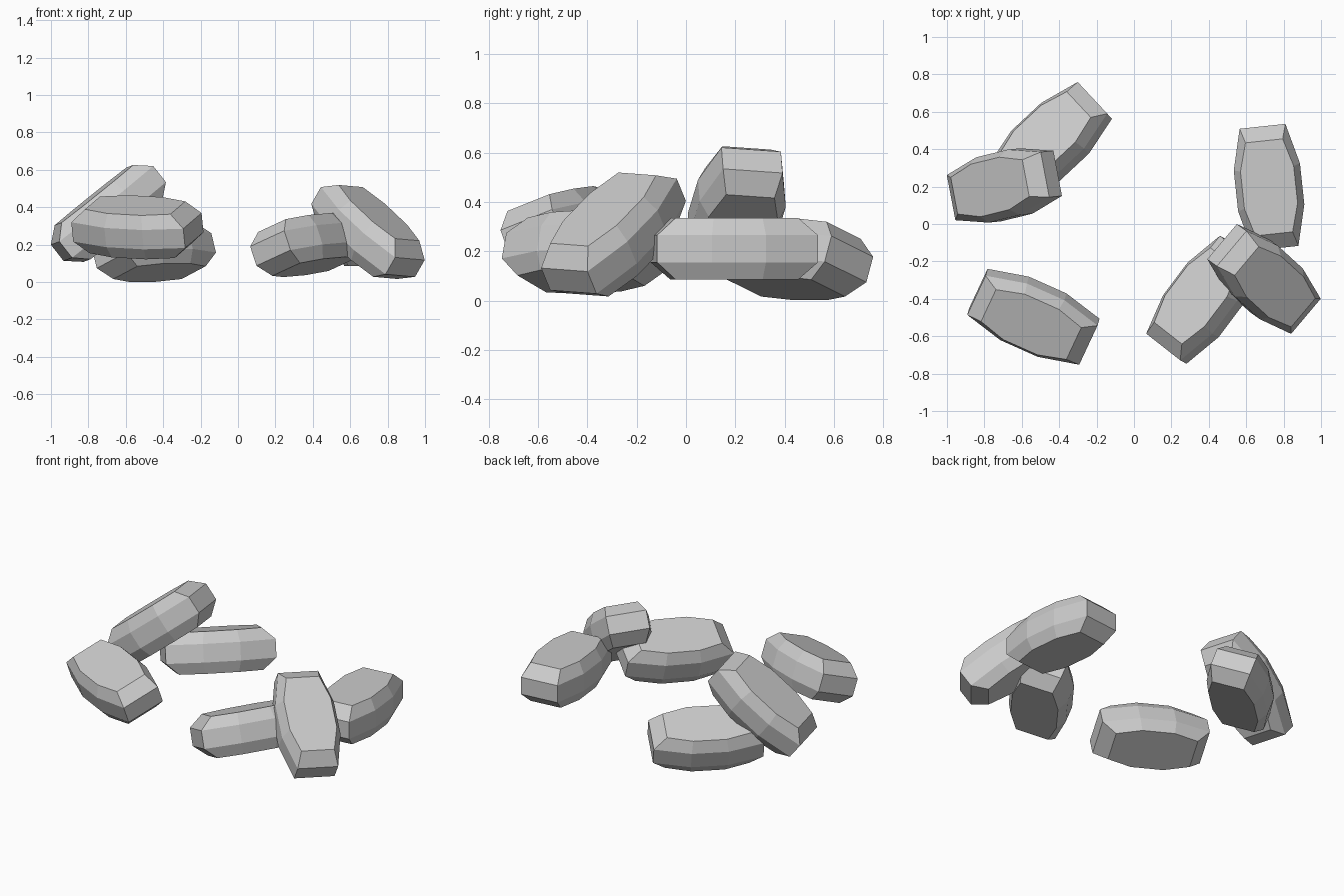
import bpy, bmesh
from math import radians
from mathutils import Matrix, Vector

if "Cube" in bpy.data.objects:
    bpy.data.objects.remove(bpy.data.objects["Cube"])

# Half outlines (u along length, v across): widest ring and inset cap ring
WIDE = [(0.328, 0.123), (0.11, 0.178), (-0.11, 0.178), (-0.328, 0.123)]
CAP = [(0.25, 0.10), (0.10, 0.143), (-0.10, 0.143), (-0.25, 0.10)]
LEVELS = [(CAP, -0.125), (WIDE, -0.055), (WIDE, 0.055), (CAP, 0.125)]


def full_ring(half):
    """Mirror a half outline into a closed ring of eight points."""
    return half + [(u, -v) for u, v in reversed(half)]


def stone(name, centre, yaw, pitch, roll):
    """Barrel-sided faceted stone; positive pitch lifts its forward end."""
    bm = bmesh.new()
    rings = [[bm.verts.new((u, v, z)) for u, v in full_ring(half)]
             for half, z in LEVELS]
    n = len(rings[0])
    for lo, hi in zip(rings, rings[1:]):
        for i in range(n):
            j = (i + 1) % n
            bm.faces.new((lo[i], lo[j], hi[j], hi[i]))
    bm.faces.new(rings[0])
    bm.faces.new(rings[-1])
    bmesh.ops.recalc_face_normals(bm, faces=bm.faces)
    me = bpy.data.meshes.new(name)
    bm.to_mesh(me)
    bm.free()
    ob = bpy.data.objects.new(name, me)
    bpy.context.collection.objects.link(ob)
    ob.matrix_world = (Matrix.Translation(Vector(centre))
                       @ Matrix.Rotation(radians(yaw), 4, 'Z')
                       @ Matrix.Rotation(radians(-pitch), 4, 'Y')
                       @ Matrix.Rotation(radians(roll), 4, 'X'))


# Right-hand group
stone("stone_front_right", (0.37, -0.405, 0.198), 53, 3, -20)
stone("stone_back_right", (0.722, 0.196, 0.21), 96.1, 0, 0)
stone("stone_leaning_right", (0.695, -0.294, 0.268), -42.4, -35, -4)
# Left-hand group
stone("stone_front_left", (-0.538, -0.496, 0.293), -24, -3, 20)
stone("stone_back_left", (-0.449, 0.437, 0.168), 43, 0, -20)
stone("stone_leaning_left", (-0.693, 0.206, 0.367), 13.8, 38, -5)
